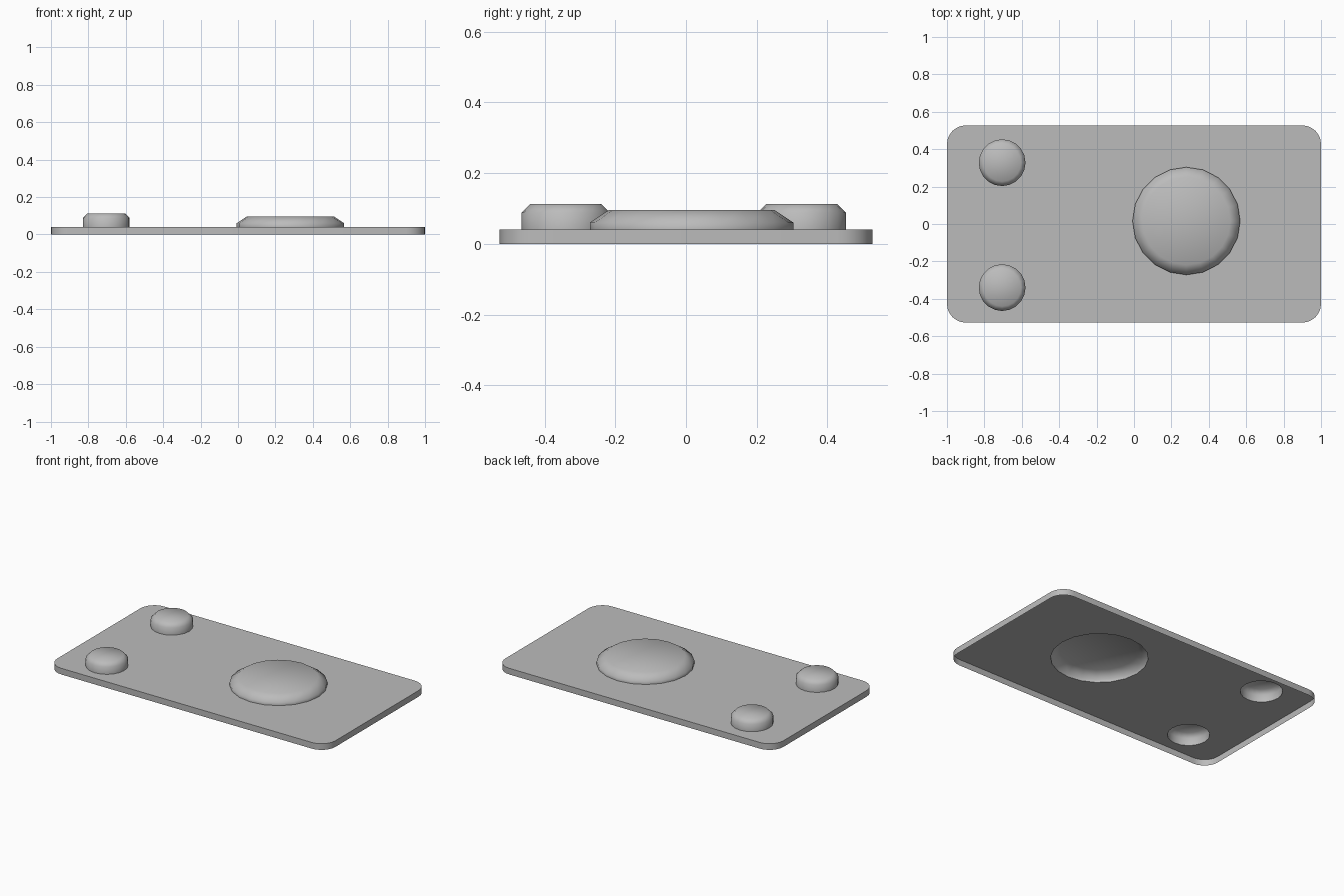
import bpy, bmesh, math

cube = bpy.data.objects.get("Cube")
if cube:
    bpy.data.objects.remove(cube, do_unlink=True)

GREY = (0.5, 0.5, 0.5, 1.0)
mat = bpy.data.materials.new("plain grey")
mat.use_nodes = True
mat.diffuse_color = GREY
mat.node_tree.nodes["Principled BSDF"].inputs["Base Color"].default_value = GREY

HALF_X, HALF_Y, PLATE_Z, CORNER = 1.0, 0.527, 0.04, 0.1
SIDES = 20

# name, centre x, centre y, (radius, height) from base to top
LARGE = [(0.288, PLATE_Z), (0.288, 0.06), (0.235, 0.095)]
SMALL = [(0.125, PLATE_Z), (0.125, 0.088), (0.1, 0.113)]
BOSSES = [("large_boss", 0.28, 0.016, LARGE),
          ("back_small_boss", -0.705, 0.328, SMALL),
          ("front_small_boss", -0.705, -0.34, SMALL)]


def circle(cx, cy, r, z):
    return [(cx + r * math.cos(math.tau * i / SIDES),
             cy + r * math.sin(math.tau * i / SIDES), z) for i in range(SIDES)]


def rounded_outline(z, steps=6):
    pts = []
    for k, (sx, sy) in enumerate([(1, 1), (-1, 1), (-1, -1), (1, -1)]):
        for i in range(steps + 1):
            a = math.pi / 2 * (k + i / steps)
            pts.append((sx * (HALF_X - CORNER) + CORNER * math.cos(a),
                        sy * (HALF_Y - CORNER) + CORNER * math.sin(a), z))
    return pts


def add_ring(bm, pts):
    return [bm.verts.new(p) for p in pts]


def bridge(bm, low, high):
    n = len(low)
    for i in range(n):
        j = (i + 1) % n
        bm.faces.new((low[i], low[j], high[j], high[i]))


def finish(bm, name):
    mesh = bpy.data.meshes.new(name)
    bm.to_mesh(mesh)
    bm.free()
    mesh.materials.append(mat)
    obj = bpy.data.objects.new(name, mesh)
    bpy.context.collection.objects.link(obj)
    return obj


# Plate: thin rim open underneath, top pierced below each boss
bm = bmesh.new()
rim_low = add_ring(bm, rounded_outline(0))
rim_high = add_ring(bm, rounded_outline(PLATE_Z))
bridge(bm, rim_low, rim_high)
n = len(rim_high)
edges = [bm.edges.get((rim_high[i], rim_high[(i + 1) % n])) for i in range(n)]
for name, cx, cy, profile in BOSSES:
    hole = add_ring(bm, circle(cx, cy, *profile[0]))
    edges += [bm.edges.new((hole[i - 1], hole[i])) for i in range(SIDES)]
bmesh.ops.triangle_fill(bm, edges=edges, use_beauty=True, normal=(0, 0, 1))
bm.normal_update()
for face in bm.faces:
    if face.normal.z < -0.5:
        face.normal_flip()
plate = finish(bm, "plate")
bpy.ops.object.select_all(action="DESELECT")
plate.select_set(True)
bpy.context.view_layer.objects.active = plate
bpy.ops.object.shade_smooth_by_angle(angle=math.radians(40))

# Bosses: hollow bevelled caps with soft shading
for name, cx, cy, profile in BOSSES:
    bm = bmesh.new()
    rings = [add_ring(bm, circle(cx, cy, r, z)) for r, z in profile]
    for low, high in zip(rings, rings[1:]):
        bridge(bm, low, high)
    bm.faces.new(rings[-1])
    boss = finish(bm, name)
    for poly in boss.data.polygons:
        poly.use_smooth = True
